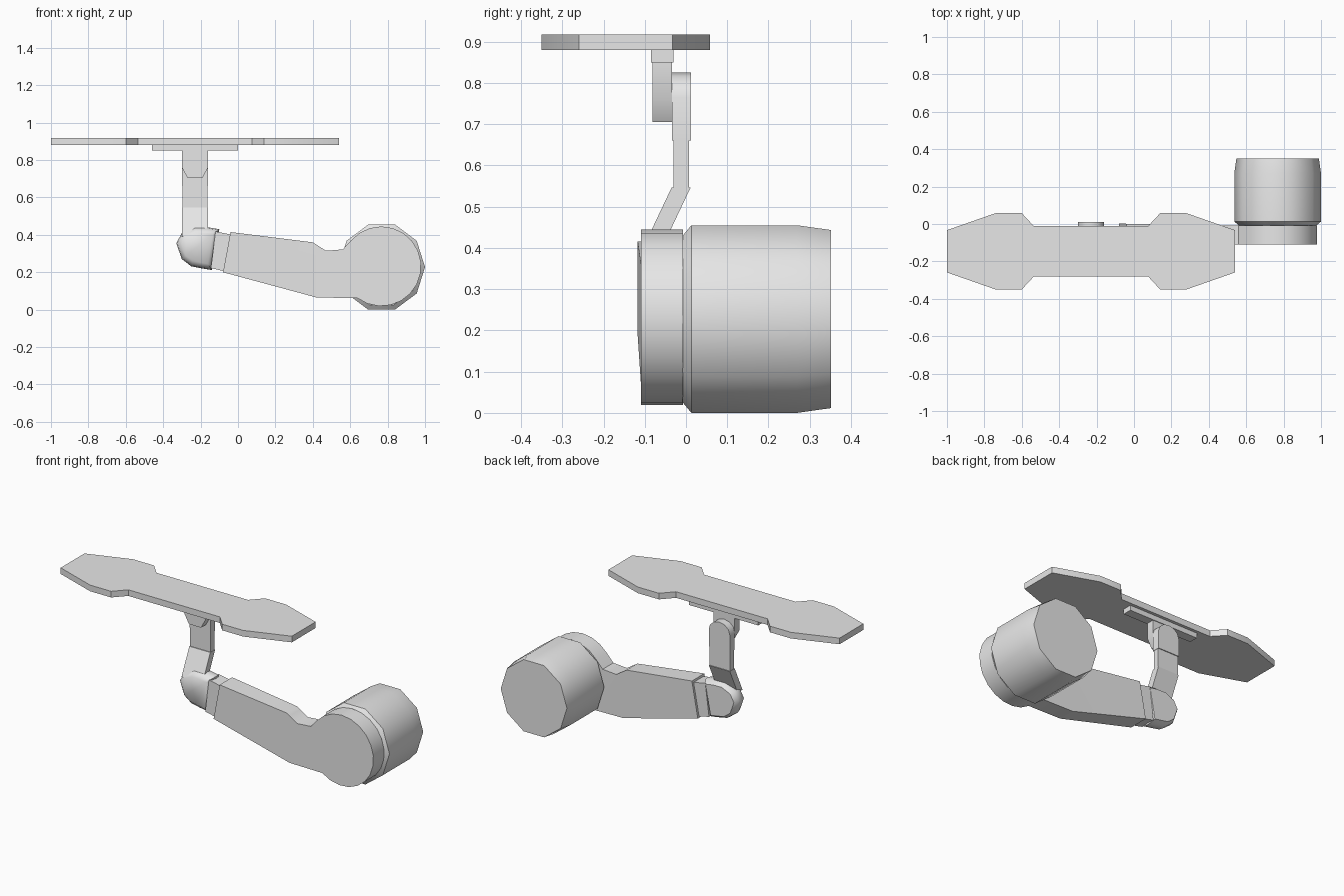
import bpy, bmesh, math

cube = bpy.data.objects.get("Cube")
if cube:
    bpy.data.objects.remove(cube, do_unlink=True)

grey = bpy.data.materials.new("light grey")
grey.use_nodes = True
grey.diffuse_color = (0.8, 0.8, 0.8, 1)
grey.node_tree.nodes["Principled BSDF"].inputs["Base Color"].default_value = (0.8, 0.8, 0.8, 1)


def loft(name, rings, angle=40, edit=None):
    """Join equal-sized rings of 3D points into a capped solid."""
    bm = bmesh.new()
    loops = [[bm.verts.new(p) for p in ring] for ring in rings]
    n = len(loops[0])
    for a, b in zip(loops, loops[1:]):
        for i in range(n):
            j = (i + 1) % n
            bm.faces.new((a[i], a[j], b[j], b[i]))
    bm.faces.new(loops[0])
    bm.faces.new(loops[-1])
    if edit:
        edit(bm)
    bmesh.ops.recalc_face_normals(bm, faces=bm.faces)
    mesh = bpy.data.meshes.new(name)
    bm.to_mesh(mesh)
    bm.free()
    mesh.materials.append(grey)
    obj = bpy.data.objects.new(name, mesh)
    bpy.context.collection.objects.link(obj)
    bpy.ops.object.select_all(action='DESELECT')
    obj.select_set(True)
    bpy.context.view_layer.objects.active = obj
    bpy.ops.object.shade_smooth_by_angle(angle=math.radians(angle))
    return obj


def layer(outline, y, scale=1.0):
    """Place an (x, z) outline at depth y, scaled about its middle."""
    cx = sum(p[0] for p in outline) / len(outline)
    cz = sum(p[1] for p in outline) / len(outline)
    return [(cx + (x - cx) * scale, y, cz + (z - cz) * scale) for x, z in outline]


def slab(name, outline, y0, y1, **kw):
    return loft(name, [layer(outline, y0), layer(outline, y1)], **kw)


# Foot plate, mirrored both ways from one quarter of its outline
FX, FY = -0.23, -0.146
quarter = [(0.77, 0.113), (0.51, 0.204), (0.37, 0.204), (0.305, 0.134)]
half = quarter + [(-x, y) for x, y in reversed(quarter)]
foot = half + [(-x, -y) for x, y in half]
loft("foot_plate", [[(FX + x, FY + y, z) for x, y in foot] for z in (0.88, 0.917)], angle=20)

# Mounting bar and bracket beneath the plate
slab("mounting_bar", [(-0.46, 0.85), (0, 0.85), (0, 0.885), (-0.46, 0.885)], -0.085, -0.03)
slab("ankle_bracket", [(-0.30, 0.86), (-0.30, 0.76), (-0.27, 0.705), (-0.19, 0.705),
                       (-0.16, 0.76), (-0.16, 0.86)], -0.081, -0.034)

# Round-topped link
top = [(-0.23 + 0.07 * math.cos(t), 0.765 + 0.06 * math.sin(t))
       for t in (math.pi * i / 6 for i in range(7))]
slab("ankle_link", [(-0.30, 0.66), (-0.16, 0.66)] + top, -0.034, 0.012)


# Straight neck and the slanted part running into the elbow
def bar(z, y0, y1, hw=0.068):
    return [(-0.23 - hw, y0, z), (-0.23 + hw, y0, z), (-0.23 + hw, y1, z), (-0.23 - hw, y1, z)]


loft("neck", [bar(0.67, -0.030, 0.007), bar(0.54, -0.030, 0.007)])
loft("slanted_neck", [bar(0.546, -0.035, 0.011, 0.07), bar(0.39, -0.109, -0.063, 0.07)])

# Rounded elbow
elbow = [(-0.33, 0.355), (-0.30, 0.41), (-0.23, 0.442), (-0.16, 0.44), (-0.10, 0.43),
         (-0.14, 0.212), (-0.19, 0.22), (-0.25, 0.232), (-0.30, 0.27)]
loft("elbow", [layer(elbow, y, s) for y, s in
               ((-0.112, 0.72), (-0.088, 0.95), (-0.06, 1), (-0.035, 0.97), (-0.012, 0.82))], angle=50)
slab("elbow_connector", [(-0.12, 0.418), (-0.04, 0.402), (-0.07, 0.205), (-0.145, 0.222)],
     -0.105, -0.012)

# Arm and its round end in one outline, growing a little thicker toward the elbow
CX, CZ = 0.766, 0.232
arc = [(CX + 0.213 * math.cos(t), CZ + 0.213 * math.sin(t))
       for t in (math.radians(140 - 267 * i / 16) for i in range(17))]
arm = [(-0.08, 0.20), (-0.04, 0.415), (0.40, 0.36), (0.47, 0.315), (0.56, 0.322)] + arc + [(0.42, 0.065)]


def thicken(bm):
    bmesh.ops.bisect_plane(bm, geom=bm.verts[:] + bm.edges[:] + bm.faces[:],
                           plane_co=(0.42, 0, 0), plane_no=(1, 0, 0))
    for v in bm.verts:
        grow = max(0, 0.42 - v.co.x) / 0.5 * 0.009
        v.co.y += grow if v.co.y > -0.05 else -grow


slab("arm", arm, -0.109, -0.007, edit=thicken)

# Ten-sided pod at the back of the arm
pod = [(0.768 + 0.232 * math.cos(t), 0.2275 + 0.239 * math.sin(t))
       for t in (math.tau * i / 10 for i in range(10))]
loft("pod", [layer(pod, y, s) for y, s in
             ((-0.008, 0.89), (0.013, 1), (0.27, 1), (0.351, 0.95))])
